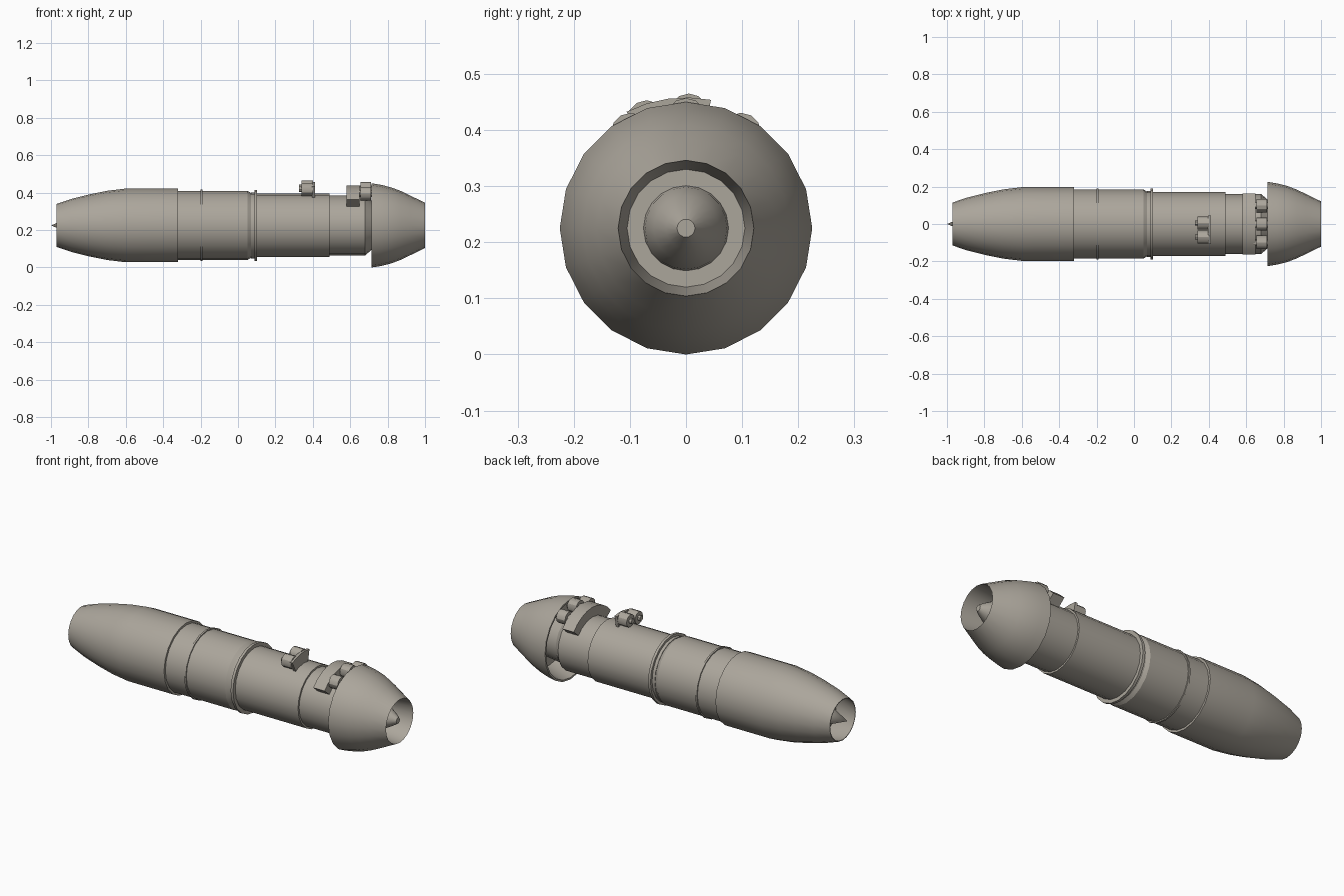
import bpy, bmesh
from math import sin, cos, pi, radians, hypot

if "Cube" in bpy.data.objects:
    bpy.data.objects.remove(bpy.data.objects["Cube"], do_unlink=True)

AXIS_Z = 0.225
SIDES = 20

metal = bpy.data.materials.new("warm grey metal")
metal.use_nodes = True
COLOUR = (0.41, 0.38, 0.33, 1)
metal.diffuse_color = COLOUR
metal.node_tree.nodes["Principled BSDF"].inputs["Base Color"].default_value = COLOUR


def finish(name, bm):
    """Turn a bmesh into a shaded object."""
    bmesh.ops.remove_doubles(bm, verts=bm.verts, dist=1e-5)
    bmesh.ops.recalc_face_normals(bm, faces=bm.faces)
    mesh = bpy.data.meshes.new(name)
    bm.to_mesh(mesh)
    bm.free()
    mesh.materials.append(metal)
    ob = bpy.data.objects.new(name, mesh)
    bpy.context.collection.objects.link(ob)
    bpy.ops.object.select_all(action='DESELECT')
    ob.select_set(True)
    bpy.context.view_layer.objects.active = ob
    bpy.ops.object.shade_smooth_by_angle(angle=radians(30))
    return ob


def lathe(name, profile, y=0, z=AXIS_Z, sides=SIDES, closed=False):
    """Spin (x, radius) points round a line parallel to x."""
    bm = bmesh.new()
    rings = [[bm.verts.new((x, y + r * sin(2 * pi * i / sides),
                            z - r * cos(2 * pi * i / sides)))
              for i in range(sides)] if r else [bm.verts.new((x, y, z))]
             for x, r in profile]
    pairs = list(zip(rings, rings[1:]))
    if closed:
        pairs.append((rings[-1], rings[0]))
    for a, b in pairs:
        for i in range(sides):
            j = (i + 1) % sides
            corners = [a[i % len(a)], a[j % len(a)], b[j % len(b)], b[i % len(b)]]
            bm.faces.new(list(dict.fromkeys(corners)))
    return finish(name, bm)


def rod(name, x0, x1, radius, y, z):
    return lathe(name, [(x0, 0), (x0, radius), (x1, radius), (x1, 0)], y, z, 12)


def saddle(name, x0, x1, inner, outer, start, end, steps):
    """Curved block hugging the case; angles in degrees from the top, towards +y."""
    bm = bmesh.new()
    sections = []
    for i in range(steps + 1):
        a = radians(start + (end - start) * i / steps)
        sections.append([bm.verts.new((x, r * sin(a), AXIS_Z + r * cos(a)))
                         for x, r in ((x0, inner), (x1, inner), (x1, outer), (x0, outer))])
    for a, b in zip(sections, sections[1:]):
        for k in range(4):
            n = (k + 1) % 4
            bm.faces.new((a[k], a[n], b[n], b[k]))
    bm.faces.new(sections[0])
    bm.faces.new(sections[-1])
    return finish(name, bm)


# Exhaust end
lathe("exhaust_nozzle", [(-0.83, 0), (-0.83, 0.145), (-0.97, 0.111), (-0.97, 0.115),
                         (-0.89, 0.142), (-0.79, 0.167), (-0.7, 0.185), (-0.6, 0.197),
                         (-0.32, 0.197), (-0.32, 0)])
lathe("exhaust_cone", [(-1, 0), (-0.83, 0.07), (-0.83, 0)])

# Middle and forward cases
lathe("turbine_case", [(-0.34, 0), (-0.34, 0.185), (0.05, 0.185), (0.075, 0.17), (0.075, 0)])
lathe("case_band", [(-0.2, 0.17), (-0.2, 0.191), (-0.19, 0.191), (-0.19, 0.17)], closed=True)
lathe("main_flange", [(0.07, 0), (0.07, 0.176), (0.087, 0.176), (0.087, 0.19),
                      (0.102, 0.19), (0.102, 0)])
lathe("compressor_case", [(0.09, 0), (0.09, 0.17), (0.49, 0.17), (0.49, 0.16),
                          (0.68, 0.16), (0.715, 0.13), (0.85, 0.115), (0.85, 0)])

# Hollow intake cowl with its converging duct
lathe("intake_cowl", [(0.715, 0.225), (0.765, 0.217), (0.82, 0.203), (0.87, 0.184),
                      (0.92, 0.16), (1, 0.121), (0.86, 0.105), (0.845, 0.112),
                      (0.845, 0.18), (0.715, 0.215)], closed=True)
lathe("intake_spinner", [(0.845, 0), (0.845, 0.078), (0.88, 0.073), (0.92, 0.058),
                         (0.96, 0.036), (0.99, 0.016), (0.99, 0)])
lathe("intake_back_plate", [(0.84, 0), (0.84, 0.112), (0.86, 0.107), (0.86, 0)])

# Saddle box with three pods beneath the cowl edge
saddle("saddle_box", 0.58, 0.65, 0.15, 0.214, -50, 50, 8)
for label, angle in (("right", -30), ("middle", 0), ("left", 30)):
    a = radians(angle)
    y, z = 0.196 * sin(a), AXIS_Z + 0.196 * cos(a)
    rod(label + "_pod", 0.655, 0.71, 0.036, y, z)
    rod(label + "_pod_stem", 0.64, 0.73, 0.018, y, z)

# Small fitting on top of the case: curved bracket, two canisters with pins
saddle("fitting_bracket", 0.395, 0.411, 0.155, 0.233, -27, 11, 4)
for label, y, z in (("right", -0.07, 0.418), ("left", 0.005, 0.43)):
    rod(label + "_canister", 0.34, 0.4, 0.035, y, z)
    rod(label + "_canister_pin", 0.325, 0.345, 0.014, y, z)
